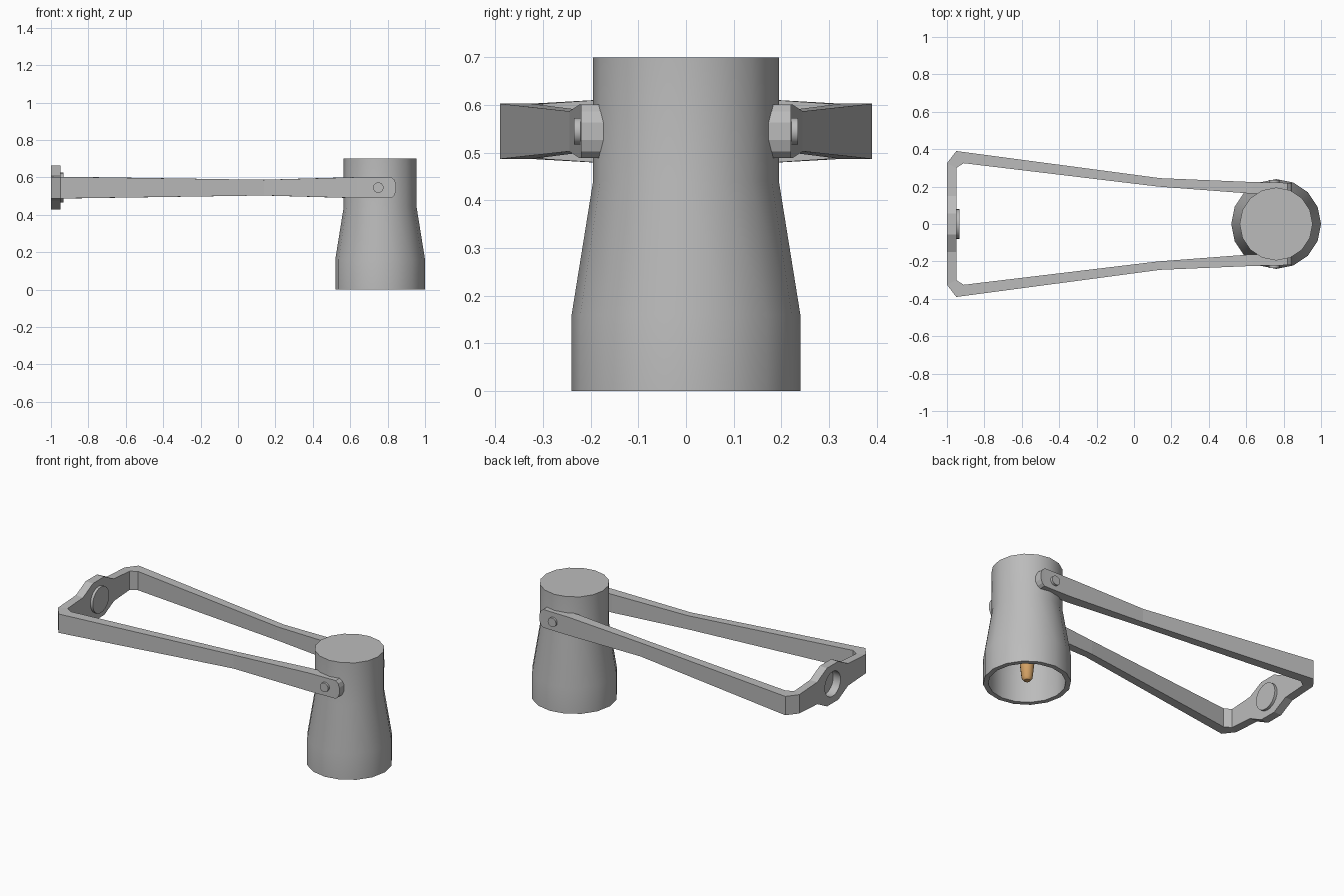
import bpy, bmesh, math
from mathutils import Matrix, Vector

cube = bpy.data.objects.get("Cube")
if cube:
    bpy.data.objects.remove(cube)


def material(name, rgb):
    m = bpy.data.materials.new(name)
    m.use_nodes = True
    m.diffuse_color = (*rgb, 1)
    m.node_tree.nodes["Principled BSDF"].inputs["Base Color"].default_value = (*rgb, 1)
    return m


grey = material("brushed grey", (0.5, 0.5, 0.5))
amber = material("amber", (0.66, 0.36, 0.13))

SHADE_X = 0.76      # axis of the lamp shade
ARM_Z = 0.545       # centre height of the arms


def finish(bm, name, mat, smooth=True):
    bmesh.ops.recalc_face_normals(bm, faces=bm.faces)
    mesh = bpy.data.meshes.new(name)
    bm.to_mesh(mesh)
    bm.free()
    mesh.materials.append(mat)
    ob = bpy.data.objects.new(name, mesh)
    bpy.context.collection.objects.link(ob)
    bpy.ops.object.select_all(action='DESELECT')
    ob.select_set(True)
    bpy.context.view_layer.objects.active = ob
    if smooth:
        bpy.ops.object.shade_smooth_by_angle(angle=math.radians(32))
    return ob


def lathe(name, profile, sides, mat):
    """Revolve (radius, z) points about the shade axis."""
    bm = bmesh.new()
    verts = [bm.verts.new((r, 0, z)) for r, z in profile]
    edges = [bm.edges.new(pair) for pair in zip(verts, verts[1:])]
    bmesh.ops.spin(bm, geom=verts + edges, cent=(0, 0, 0), axis=(0, 0, 1),
                   angle=math.tau, steps=sides, use_duplicate=False)
    bmesh.ops.remove_doubles(bm, verts=bm.verts, dist=1e-5)
    bmesh.ops.translate(bm, verts=bm.verts, vec=(SHADE_X, 0, 0))
    return finish(bm, name, mat)


def disc(name, axis, radius, depth, centre, sides=24):
    bm = bmesh.new()
    turn = Vector((0, 0, 1)).rotation_difference(Vector(axis)).to_matrix().to_4x4()
    bmesh.ops.create_cone(bm, cap_ends=True, segments=sides, radius1=radius, radius2=radius,
                          depth=depth, matrix=Matrix.Translation(centre) @ turn)
    return finish(bm, name, grey)


# Hollow shade with a closed top
lathe("shade", [(0, 0.70), (0.195, 0.70), (0.195, 0.44), (0.24, 0.16), (0.24, 0),
                (0.212, 0), (0.212, 0.16), (0.17, 0.44), (0.17, 0.67), (0, 0.67)], 16, grey)

# Bulb and its socket
lathe("bulb", [(0, 0.01), (0.018, 0.014), (0.03, 0.03), (0.04, 0.12), (0.04, 0.35), (0, 0.35)], 16, amber)
lathe("socket", [(0, 0.34), (0.055, 0.34), (0.055, 0.67), (0, 0.67)], 16, grey)

# Tapered arms: outer x, outer y, inner x, inner y, half height
stations = [(-1, 0.325, -0.95, 0.30, 0.058), (-0.95, 0.39, -0.91, 0.325, 0.058),
            (0.14, 0.245, 0.13, 0.20, 0.042), (0.64, 0.224, 0.62, 0.163, 0.056),
            (0.82, 0.22, 0.82, 0.163, 0.056), (0.836, 0.22, 0.836, 0.163, 0.042),
            (0.845, 0.22, 0.845, 0.163, 0.018)]
for side, label in ((1, "left"), (-1, "right")):
    bm = bmesh.new()
    rings = []
    for ox, oy, ix, iy, h in stations:
        rings.append([bm.verts.new((x, side * y, ARM_Z + z)) for x, y, z in
                      ((ox, oy, -h), (ox, oy, h), (ix, iy, h), (ix, iy, -h))])
    for a, b in zip(rings, rings[1:]):
        for i in range(4):
            j = (i + 1) % 4
            bm.faces.new((a[i], a[j], b[j], b[i]))
    bm.faces.new(rings[0])
    bm.faces.new(rings[-1])
    finish(bm, label + "_arm", grey, smooth=False)
    disc(label + "_pivot_bolt", (0, 1, 0), 0.028, 0.05, (0.75, side * 0.21, ARM_Z))

# Wall bracket: a bar that swells into a ring
quarter = [(0.325, 0.058), (0.15, 0.068), (0.055, 0.118)]
outline = quarter + [(-y, z) for y, z in reversed(quarter)]
outline += [(-y, -z) for y, z in outline]
bm = bmesh.new()
face = bm.faces.new([bm.verts.new((-1, y, ARM_Z + z)) for y, z in outline])
new = bmesh.ops.extrude_face_region(bm, geom=[face])["geom"]
bmesh.ops.translate(bm, verts=[v for v in new if isinstance(v, bmesh.types.BMVert)], vec=(0.05, 0, 0))
# The inner side is shorter because the corners are mitred
for v in bm.verts:
    if v.co.x > -0.96 and abs(v.co.y) > 0.3:
        v.co.y = math.copysign(0.30, v.co.y)
bracket = finish(bm, "wall_bracket", grey, smooth=False)

# Bore the ring
cutter = disc("bore_cutter", (1, 0, 0), 0.076, 0.2, (-0.975, 0, ARM_Z))
cutter.hide_render = True
bore = bracket.modifiers.new("bore", 'BOOLEAN')
bore.operation = 'DIFFERENCE'
bore.object = cutter
bore.solver = 'EXACT'
bpy.ops.object.select_all(action='DESELECT')
bpy.context.view_layer.objects.active = bracket
bracket.select_set(True)
bpy.ops.object.modifier_apply(modifier=bore.name)
bpy.data.objects.remove(cutter)

# Cover disc on the inner side of the ring
disc("wall_cover", (1, 0, 0), 0.08, 0.016, (-0.942, 0, ARM_Z))
